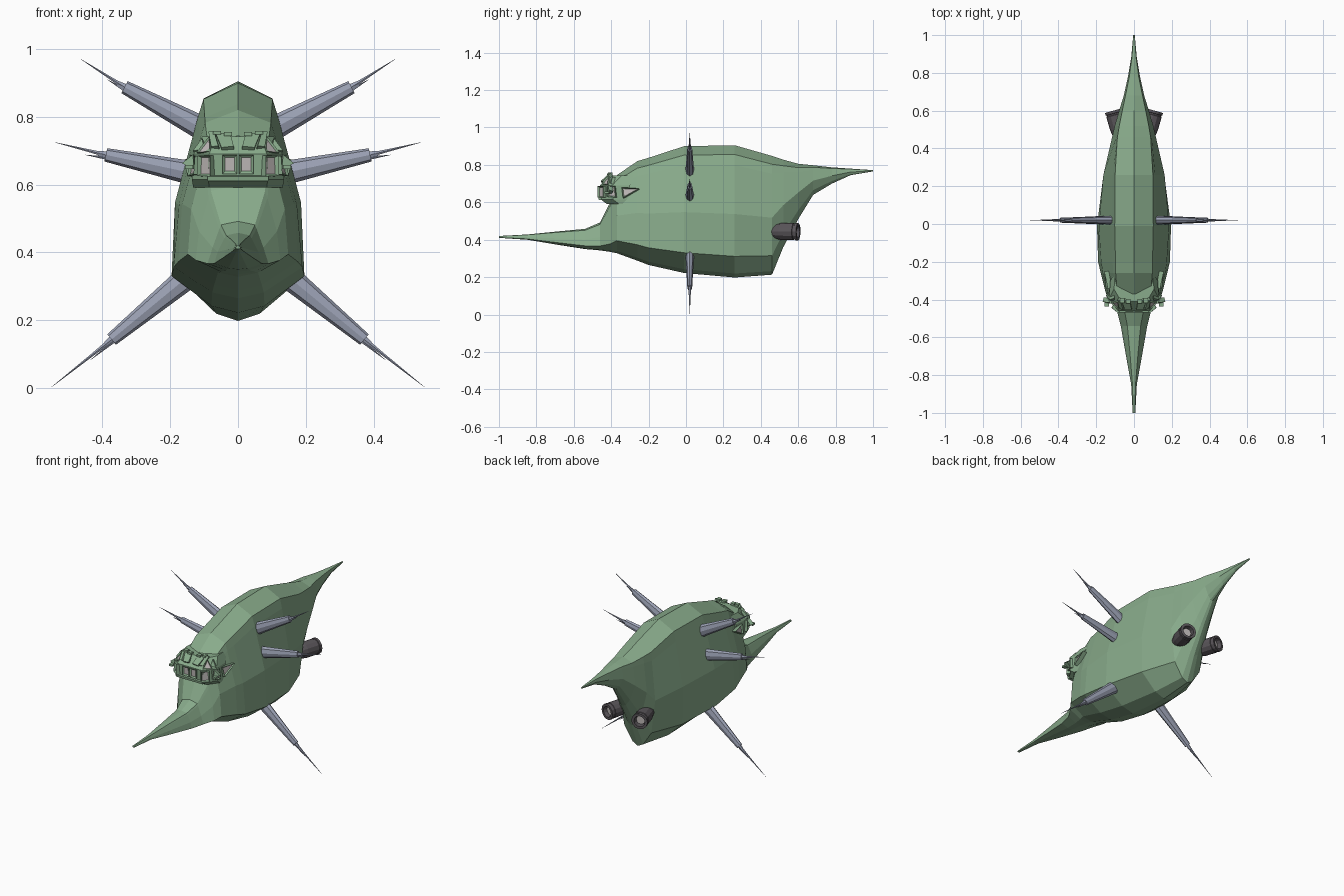
import bpy, bmesh, math
from mathutils import Vector


def material(name, rgb):
    m = bpy.data.materials.new(name)
    m.diffuse_color = (*rgb, 1)
    return m


GREEN = material("hull_green", (0.25, 0.41, 0.26))
STEEL = material("spike_steel", (0.33, 0.36, 0.46))
DARK = material("engine_dark", (0.10, 0.09, 0.10))
GLASS = material("window_grey", (0.50, 0.47, 0.46))


def finish(name, bm, mats, mirror=False):
    bmesh.ops.recalc_face_normals(bm, faces=bm.faces)
    me = bpy.data.meshes.new(name)
    bm.to_mesh(me)
    bm.free()
    for m in mats:
        me.materials.append(m)
    ob = bpy.data.objects.new(name, me)
    bpy.context.collection.objects.link(ob)
    if mirror:
        ob.modifiers.new("mirror", "MIRROR").use_mirror_merge = False
    return ob


def loft(name, rings, mats, mirror=False):
    bm = bmesh.new()
    vs = [[bm.verts.new(p) for p in r] for r in rings]
    n = len(vs[0])
    for a, b in zip(vs, vs[1:]):
        for i in range(n):
            bm.faces.new((a[i], a[(i + 1) % n], b[(i + 1) % n], b[i]))
    bm.faces.new(vs[0])
    bm.faces.new(vs[-1])
    return finish(name, bm, mats, mirror)


def lathe(name, p0, p1, profile, sides, mat, squash=1.0):
    """Turned part from p0 to p1, profile of (fraction, radius), mirrored in x."""
    p0, p1 = Vector(p0), Vector(p1)
    d = p1 - p0
    u = d.cross(Vector((0, 0, 1))).normalized()
    v = u.cross(d).normalized()
    rings = []
    for t, r in profile:
        rings.append([p0 + d * t + u * (r * squash * math.cos(a)) + v * (r * math.sin(a))
                      for a in (2 * math.pi * i / sides for i in range(sides))])
    return loft(name, rings, [mat], True)


def panel(name, pts, depth=0.014, rim=0.009, window=True):
    """Raised plate with a framed, recessed window, mirrored in x."""
    pts = [Vector(p) for p in pts]
    n = (pts[1] - pts[0]).cross(pts[2] - pts[0]).normalized()
    if n.dot(Vector((0.5, -1, 0.3))) < 0:
        n = -n
    bm = bmesh.new()
    back = [bm.verts.new(p - n * depth) for p in pts]
    front = [bm.verts.new(p + n * depth) for p in pts]
    k = len(pts)
    for i in range(k):
        j = (i + 1) % k
        bm.faces.new((back[i], back[j], front[j], front[i]))
    bm.faces.new(back)
    f = bm.faces.new(front)
    bmesh.ops.recalc_face_normals(bm, faces=bm.faces)
    if window:
        bmesh.ops.inset_individual(bm, faces=[f], thickness=rim, depth=-depth * 0.7)
        f.material_index = 1
    return finish(name, bm, [GREEN, GLASS], True)


# hull stations: y, top z, keel z, shoulder width, side width, chine width
stations = [
    (-1.0, 0.420, 0.410, 0.004, 0.007, 0.007), (-0.85, 0.428, 0.400, 0.008, 0.014, 0.015),
    (-0.70, 0.443, 0.375, 0.020, 0.036, 0.042), (-0.54, 0.458, 0.350, 0.035, 0.060, 0.070),
    (-0.46, 0.492, 0.343, 0.050, 0.075, 0.090), (-0.405, 0.60, 0.335, 0.080, 0.115, 0.125),
    (-0.37, 0.745, 0.328, 0.088, 0.138, 0.148), (-0.26, 0.82, 0.288, 0.097, 0.165, 0.176),
    (-0.20, 0.838, 0.265, 0.098, 0.174, 0.190), (-0.01, 0.900, 0.222, 0.102, 0.186, 0.196),
    (0.26, 0.905, 0.198, 0.100, 0.162, 0.160), (0.46, 0.848, 0.213, 0.088, 0.116, 0.090),
    (0.52, 0.828, 0.36, 0.078, 0.102, 0.065), (0.60, 0.806, 0.51, 0.062, 0.079, 0.045),
    (0.68, 0.798, 0.64, 0.045, 0.054, 0.032), (0.78, 0.787, 0.70, 0.025, 0.032, 0.018),
    (0.88, 0.780, 0.745, 0.011, 0.015, 0.010), (1.0, 0.772, 0.765, 0.003, 0.004, 0.003)]
rings = []
for y, zt, zb, ws, wm, wc in stations:
    h = zt - zb
    half = [(ws, 0.93), (ws + 0.2 * (wm - ws), 0.85), (wm, 0.48), (wc, 0.16), (0.4 * wc, 0.03)]
    right = [(x, y, zb + f * h) for x, f in half]
    left = [(-x, yy, z) for x, yy, z in reversed(right)]
    rings.append([(0, y, zt)] + right + [(0, y, zb)] + left)
loft("hull", rings, [GREEN])

# side spikes: base, barrel end, main needle tip, small needle tip (x, z)
for label, base, end, tip, tip2 in [
        ("upper", (0.09, 0.758), (0.335, 0.888), (0.463, 0.970), (0.385, 0.910)),
        ("middle", (0.115, 0.630), (0.390, 0.688), (0.540, 0.725), (0.450, 0.688)),
        ("lower", (0.14, 0.335), (0.373, 0.143), (0.550, 0.003), (0.435, 0.083))]:
    b, e, t, s = (Vector((x, 0.02, z)) for x, z in (base, end, tip, tip2))
    d = (e - b).normalized()
    low = Vector((d.z, 0, -d.x)) * 0.008
    lathe(label + "_spike_barrel", b, e, [(0, 0.037), (1, 0.020)], 8, STEEL, 0.65)
    lathe(label + "_spike_collar", e - d * 0.01, e + d * 0.022, [(0, 0.013), (1, 0.009)], 6, STEEL, 0.7)
    lathe(label + "_spike_needle", e, t, [(0, 0.008), (0.3, 0.005), (1, 0.0005)], 6, STEEL)
    lathe(label + "_spike_small_needle", e + low - d * 0.02, s, [(0, 0.007), (1, 0.0005)], 6, STEEL)

# hollow stern engines
lathe("engine", (0.062, 0.43, 0.445), (0.108, 0.60, 0.443),
      [(0, 0.022), (0.18, 0.036), (0.45, 0.045), (0.86, 0.046), (0.87, 0.043), (0.91, 0.043),
       (0.92, 0.047), (1, 0.047), (1, 0.032), (0.78, 0.028)], 12, DARK)
lathe("engine_glow_disc", (0.101, 0.573, 0.443), (0.1025, 0.579, 0.443),
      [(0, 0.026), (1, 0.026)], 12, GLASS)

# bridge body
plan = [(0.085, -0.46), (0.132, -0.395), (0.125, -0.30)]


def bridge_ring(z, k, dy):
    r = [(x * k, y + dy, z) for x, y in plan]
    return r + [(-x, y, zz) for x, y, zz in reversed(r)]


loft("bridge", [bridge_ring(0.592, 1.0, 0.035), bridge_ring(0.615, 1.03, 0.005),
                bridge_ring(0.69, 1.0, 0.0), bridge_ring(0.742, 0.80, 0.05)], [GREEN])

# bridge windows
panel("centre_window", [(0.003, -0.457, 0.632), (0.046, -0.457, 0.632),
                        (0.046, -0.458, 0.688), (0.003, -0.458, 0.688)], 0.009, 0.011)
panel("corner_window", [(0.074, -0.462, 0.625), (0.112, -0.432, 0.625),
                        (0.110, -0.432, 0.686), (0.074, -0.462, 0.686)])
panel("flank_window", [(0.122, -0.418, 0.63), (0.140, -0.372, 0.625),
                       (0.134, -0.378, 0.688), (0.118, -0.418, 0.684)], 0.010)
panel("side_window", [(0.138, -0.335, 0.622), (0.146, -0.25, 0.672),
                      (0.126, -0.342, 0.678)], 0.012)
panel("slanted_window", [(0.078, -0.448, 0.694), (0.118, -0.415, 0.692),
                         (0.082, -0.410, 0.738)], 0.008, 0.007)

# brow plates and small fins
panel("inner_brow", [(0.012, -0.45, 0.708), (0.048, -0.45, 0.704), (0.066, -0.40, 0.748),
                     (0.022, -0.40, 0.745)], 0.008, window=False)
panel("outer_brow", [(0.055, -0.448, 0.708), (0.076, -0.44, 0.706), (0.084, -0.395, 0.75),
                     (0.068, -0.40, 0.752)], 0.010, window=False)
panel("lower_sill", [(0.0, -0.458, 0.612), (0.09, -0.458, 0.612), (0.09, -0.46, 0.626),
                     (0.0, -0.46, 0.626)], 0.008, window=False)
panel("side_fin", [(0.128, -0.41, 0.645), (0.163, -0.40, 0.662), (0.130, -0.405, 0.688)],
      0.012, window=False)
panel("upper_fin", [(0.100, -0.40, 0.700), (0.132, -0.395, 0.698), (0.104, -0.385, 0.735)],
      0.008, window=False)
for i, (x, y, z) in enumerate([(0.03, -0.41, 0.752), (0.062, -0.405, 0.756), (0.145, -0.425, 0.655)]):
    panel("greeble_%d" % i, [(x - 0.012, y, z - 0.008), (x + 0.012, y, z - 0.008),
                             (x + 0.012, y, z + 0.003), (x - 0.012, y, z + 0.003)], 0.012, window=False)
